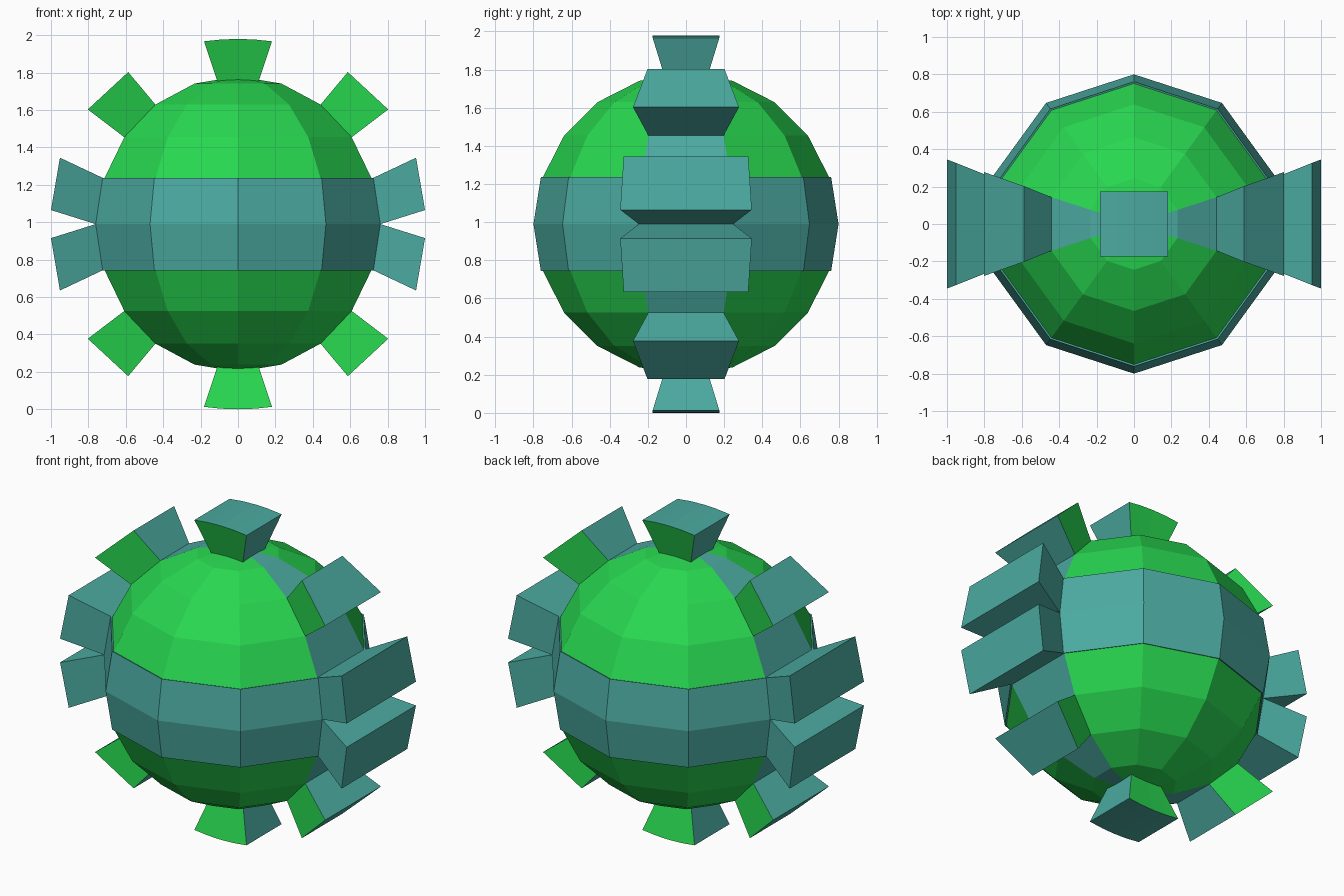
import bpy, math
from math import sin, cos, radians

if "Cube" in bpy.data.objects:
    bpy.data.objects.remove(bpy.data.objects["Cube"])

CZ = 0.99            # height of the ball centre
R, RB = 0.79, 0.80   # ball radius, raised band radius


def material(name, rgb):
    m = bpy.data.materials.new(name)
    m.diffuse_color = (*rgb, 1)
    m.use_nodes = True
    m.node_tree.nodes["Principled BSDF"].inputs["Base Color"].default_value = m.diffuse_color
    return m


GREEN = material("bright green", (0.021, 0.68, 0.080))
TEAL = material("teal", (0.070, 0.402, 0.352))


def add_object(name, verts, faces, teal_rule):
    me = bpy.data.meshes.new(name)
    me.from_pydata(verts, [], faces)
    me.materials.append(GREEN)
    me.materials.append(TEAL)
    me.update()
    for p in me.polygons:
        p.material_index = 1 if teal_rule(p) else 0
    ob = bpy.data.objects.new(name, me)
    bpy.context.collection.objects.link(ob)
    return ob


def ball_point(radius, lat, lon):
    a, b = radians(lat), radians(lon)
    return (radius * cos(a) * cos(b), radius * cos(a) * sin(b), CZ + radius * sin(a))


def ring_faces(rows, n=10):
    return [(r * n + i, r * n + (i + 1) % n, (r + 1) * n + (i + 1) % n, (r + 1) * n + i)
            for r in range(rows) for i in range(n)]


LONS = [18 + 36 * i for i in range(10)]

# Ball: 10 sides, 18 degree rows, teal column on the left and right sides
verts = [ball_point(R, lat, lon) for lat in range(-72, 73, 18) for lon in LONS]
faces = ring_faces(8)
verts += [(0, 0, CZ - R), (0, 0, CZ + R)]
for i in range(10):
    j = (i + 1) % 10
    faces += [(90, j, i), (91, 80 + i, 80 + j)]
add_object("ball", verts, faces,
           lambda p: abs(p.center.y) < 0.01 or abs(p.center.z - CZ) < 0.2)

# Raised band around the equator, with a small lip
rows = [(R * 0.99, -18), (RB, -18), (RB, 0), (RB, 18), (R * 0.99, 18)]
verts = [ball_point(r, lat, lon) for r, lat in rows for lon in LONS]
add_object("equator_band", verts, ring_faces(4), lambda p: True)


# Flared side blocks growing out of ball faces
def block(name, radius, lat0, lat1, low, high, sx, sz, all_teal):
    def pt(x, y, z):
        return (sx * x, y, CZ + sz * (z - CZ))
    inner = [ball_point(radius, lat, s * 18) for lat, s in
             ((lat0, -1), (lat0, 1), (lat1, 1), (lat1, -1))]
    outer = [(low[0], -low[1], low[2]), (low[0], low[1], low[2]),
             (high[0], high[1], high[2]), (high[0], -high[1], high[2])]
    verts = [pt(*v) for v in inner + outer]
    faces = [(4, 5, 6, 7)] + [(i, (i + 1) % 4, (i + 1) % 4 + 4, i + 4) for i in range(4)]
    if sx * sz < 0:
        faces = [f[::-1] for f in faces]
    add_object(name, verts, faces, lambda p: all_teal or abs(p.normal.y) < 0.6)


for sx, side in ((1, "right"), (-1, "left")):
    for sz, level in ((1, "upper"), (-1, "lower")):
        block(f"{side}_{level}_middle_block", RB, 0, 18,
              (1.0, 0.345, 1.065), (0.952, 0.327, 1.345), sx, sz, True)
        block(f"{side}_{level}_diagonal_block", R, 36, 54,
              (0.803, 0.278, 1.603), (0.587, 0.202, 1.803), sx, sz, False)

# Flared pole blocks with a gently arched end
for sz, name in ((1, "top_block"), (-1, "bottom_block")):
    n = 4
    verts, faces = [], []
    for y in (-1, 1):
        for i in range(n + 1):
            t = -1 + 2 * i / n
            verts.append((0.093 * t, 0.093 * y, CZ + sz * 0.71))
        for i in range(n + 1):
            t = -1 + 2 * i / n
            verts.append((0.182 * t, 0.175 * y, CZ + sz * (0.99 - 0.013 * t * t)))
    m = n + 1
    for i in range(n):
        faces += [(m + i, m + i + 1, 3 * m + i + 1, 3 * m + i),       # end
                  (i, i + 1, m + i + 1, m + i),                       # front
                  (2 * m + i + 1, 2 * m + i, 3 * m + i, 3 * m + i + 1)]  # back
    faces += [(2 * m, 0, m, 3 * m), (n, 2 * m + n, 3 * m + n, m + n)]
    if sz < 0:
        faces = [f[::-1] for f in faces]
    add_object(name, verts, faces, lambda p: abs(p.normal.y) < 0.6)
